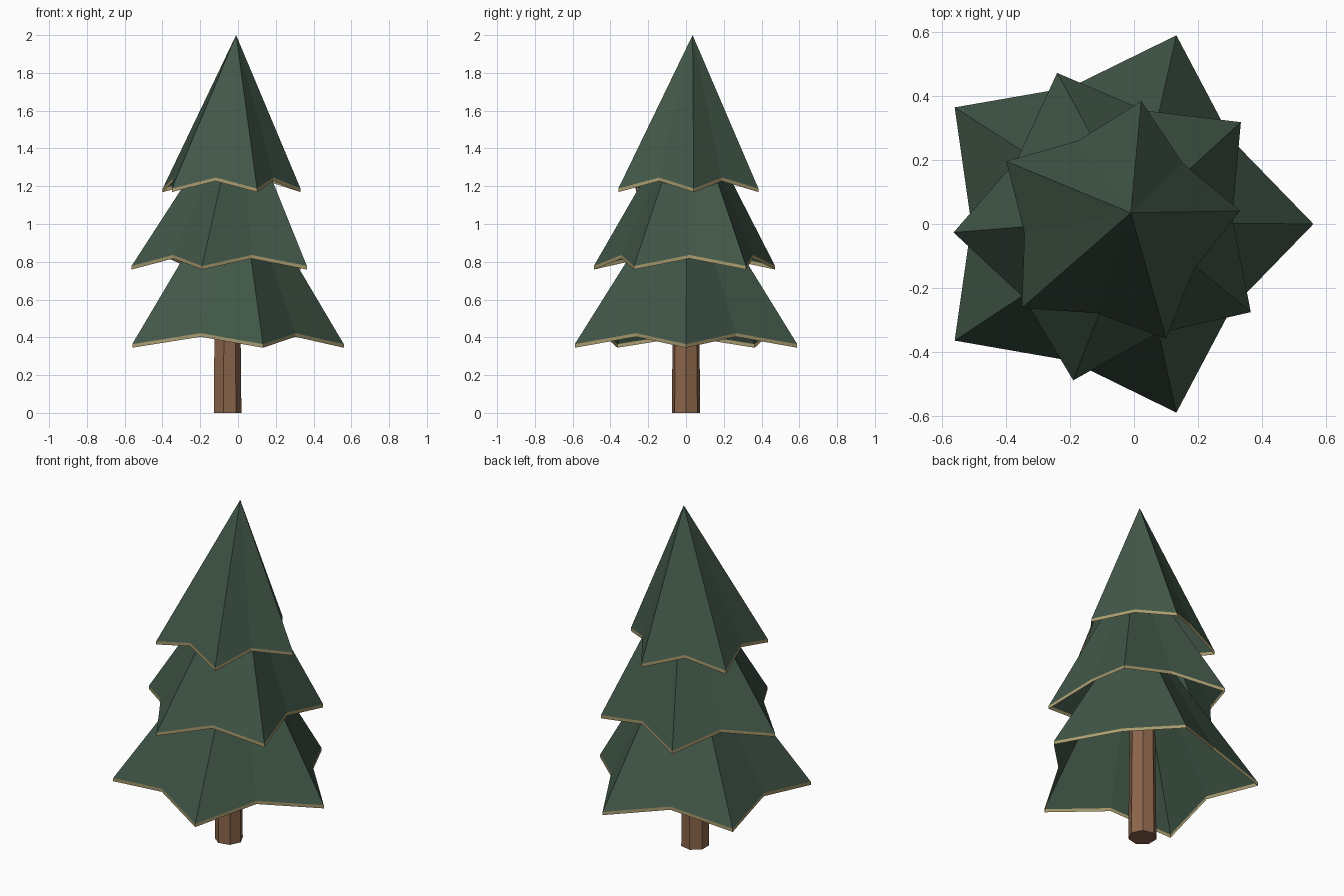
import bpy, bmesh
from math import sin, cos, radians, pi

cube = bpy.data.objects.get("Cube")
if cube:
    bpy.data.objects.remove(cube, do_unlink=True)

AXIS_X = -0.059      # trunk axis
RIM = 0.019          # depth of the pale band
POINTS = 5           # tips per tier


def material(name, rgb):
    mat = bpy.data.materials.new(name)
    mat.use_nodes = True
    colour = (*rgb, 1)
    mat.diffuse_color = colour
    mat.node_tree.nodes["Principled BSDF"].inputs["Base Color"].default_value = colour
    return mat


green = material("needle_green", (0.053, 0.095, 0.064))
tan = material("rim_tan", (0.40, 0.33, 0.16))
brown = material("bark_brown", (0.26, 0.132, 0.07))


def make_object(name, bm, mats):
    mesh = bpy.data.meshes.new(name)
    bm.to_mesh(mesh)
    bm.free()
    for mat in mats:
        mesh.materials.append(mat)
    obj = bpy.data.objects.new(name, mesh)
    bpy.context.collection.objects.link(obj)
    return obj


def tier(name, radius, turn, tip_z, apex):
    """Hollow star-shaped cone with raised valleys and a band under its edge."""
    bm = bmesh.new()
    top = bm.verts.new(apex)
    edge, hem = [], []
    for i in range(2 * POINTS):
        valley = i % 2
        r = radius * (0.725 if valley else 1)
        z = tip_z + (0.058 if valley else 0)
        a = radians(turn) + pi * i / POINTS
        x, y = AXIS_X + r * cos(a), r * sin(a)
        edge.append(bm.verts.new((x, y, z)))
        hem.append(bm.verts.new((x, y, z - RIM)))
    for i in range(2 * POINTS):
        j = (i + 1) % (2 * POINTS)
        bm.faces.new((edge[i], edge[j], top))
        band = bm.faces.new((hem[i], hem[j], edge[j], edge[i]))
        band.material_index = 1
    return make_object(name, bm, [green, tan])


# Foliage, from the ground up
tier("lower_branches", 0.619, 0, 0.364, (0.0, 0.005, 1.31))
tier("middle_branches", 0.505, 39, 0.778, (0.008, 0.02, 1.66))
tier("top_branches", 0.392, 6, 1.188, (-0.01, 0.035, 2.0))

# Seven-sided trunk, slightly tapered
bm = bmesh.new()
bmesh.ops.create_cone(bm, cap_ends=True, segments=7, radius1=0.077, radius2=0.07, depth=0.7)
for v in bm.verts:
    # put one corner on the +x side
    r = v.co.xy.length
    k = round((pi * 2 + v.co.xy.angle_signed((1, 0))) / (2 * pi / 7))
    v.co.x, v.co.y = r * cos(k * 2 * pi / 7), r * sin(k * 2 * pi / 7)
trunk = make_object("trunk", bm, [brown])
trunk.location = (AXIS_X, 0, 0.35)
